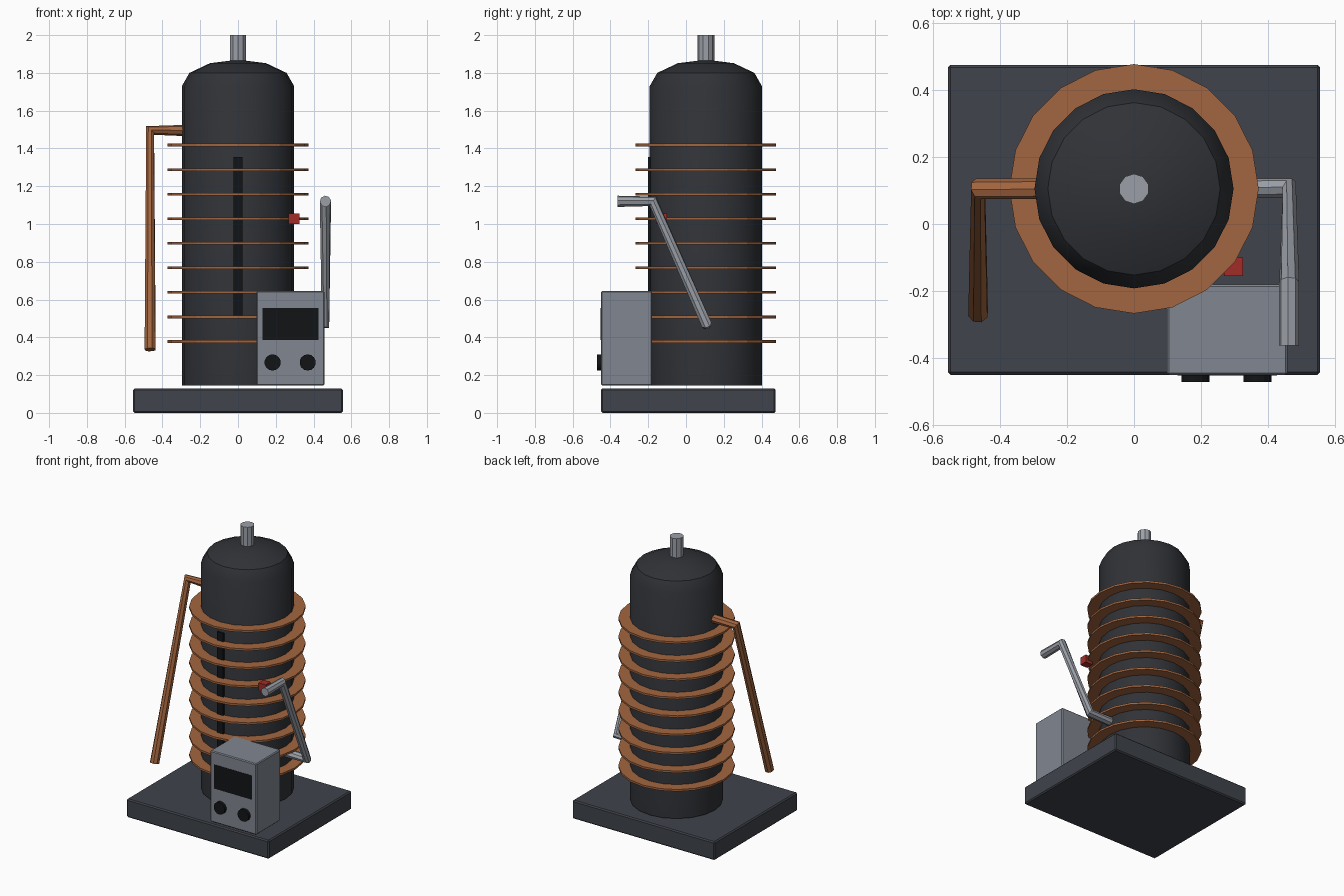
import bpy, bmesh
from math import cos, sin, pi, radians

if "Cube" in bpy.data.objects:
    bpy.data.objects.remove(bpy.data.objects["Cube"])

AXIS_Y = 0.105   # the tank stands behind the middle of the base
SIDES = 20


def material(name, rgb):
    m = bpy.data.materials.new(name)
    m.diffuse_color = (*rgb, 1)
    m.use_nodes = True
    m.node_tree.nodes["Principled BSDF"].inputs["Base Color"].default_value = m.diffuse_color
    return m


SLATE = material("slate", (0.05, 0.056, 0.07))
IRON = material("dark iron", (0.03, 0.032, 0.038))
COPPER = material("copper", (0.36, 0.13, 0.05))
STEEL = material("steel", (0.33, 0.35, 0.39))
PANEL = material("panel grey", (0.22, 0.24, 0.28))
BLACK = material("black", (0.006, 0.007, 0.008))
RED = material("red", (0.36, 0.025, 0.02))


def box(name, lo, hi, mat, bevel=0):
    bpy.ops.mesh.primitive_cube_add(size=1, location=[(a + b) / 2 for a, b in zip(lo, hi)])
    ob = bpy.context.object
    ob.name = name
    ob.scale = [b - a for a, b in zip(lo, hi)]
    bpy.ops.object.transform_apply(location=False, rotation=False)
    ob.data.materials.append(mat)
    if bevel:
        mod = ob.modifiers.new("bevel", 'BEVEL')
        mod.width = bevel
        mod.segments = 1
    return ob


def cylinder(name, r, depth, loc, mat, sides=SIDES, rot=(0, 0, 0)):
    bpy.ops.mesh.primitive_cylinder_add(vertices=sides, radius=r, depth=depth,
                                        location=loc, rotation=rot)
    ob = bpy.context.object
    ob.name = name
    ob.data.materials.append(mat)
    return ob


def lathe(name, profile, mat):
    """Revolve (radius, z) points; the last one is the tip on the axis."""
    bm = bmesh.new()
    rings = [[bm.verts.new((r * cos(2 * pi * i / SIDES), r * sin(2 * pi * i / SIDES), z))
              for i in range(SIDES)] for r, z in profile[:-1]]
    tip = bm.verts.new((0, 0, profile[-1][1]))
    bm.faces.new(rings[0][::-1])
    for i in range(SIDES):
        j = (i + 1) % SIDES
        for a, b in zip(rings, rings[1:]):
            bm.faces.new((a[i], a[j], b[j], b[i]))
        bm.faces.new((rings[-1][i], rings[-1][j], tip))
    me = bpy.data.meshes.new(name)
    bm.to_mesh(me)
    bm.free()
    me.materials.append(mat)
    ob = bpy.data.objects.new(name, me)
    ob.location.y = AXIS_Y
    bpy.context.collection.objects.link(ob)
    return ob


def smooth(ob):
    bpy.ops.object.select_all(action='DESELECT')
    ob.select_set(True)
    bpy.context.view_layer.objects.active = ob
    bpy.ops.object.shade_smooth_by_angle(angle=radians(35))


def pipe(name, points, r, mat):
    cu = bpy.data.curves.new(name, 'CURVE')
    cu.dimensions = '3D'
    cu.bevel_depth = r
    cu.bevel_resolution = 2
    cu.use_fill_caps = True
    sp = cu.splines.new('POLY')
    sp.points.add(len(points) - 1)
    for p, co in zip(sp.points, points):
        p.co = (*co, 1)
    sp.use_smooth = False
    cu.materials.append(mat)
    ob = bpy.data.objects.new(name, cu)
    bpy.context.collection.objects.link(ob)
    bpy.ops.object.select_all(action='DESELECT')
    ob.select_set(True)
    bpy.context.view_layer.objects.active = ob
    bpy.ops.object.convert(target='MESH')


# base plate
box("base", (-0.555, -0.45, 0), (0.555, 0.475, 0.13), SLATE, 0.008)

# tank with a flattened dome
dome = [(0.297 * cos(radians(a)), 1.73 + 0.14 * sin(radians(a))) for a in (0, 30, 60, 90)]
smooth(lathe("tank", [(0.297, 0.145)] + dome, IRON))
cylinder("top_rod", 0.045, 0.16, (0, AXIS_Y, 1.92), STEEL, 10)

# copper cooling fins
for i in range(9):
    cylinder(f"fin_{i + 1}", 0.372, 0.014, (0, AXIS_Y, 0.378 + 0.13 * i), COPPER)

# sight slot and warning lamp
box("slot", (-0.025, -0.2, 0.515), (0.025, -0.16, 1.355), BLACK)
box("warning_lamp", (0.268, -0.155, 1.0), (0.325, -0.1, 1.055), RED)

# control box with display and two knobs
box("control_box", (0.098, -0.45, 0.145), (0.458, -0.18, 0.645), PANEL, 0.006)
box("display", (0.13, -0.452, 0.386), (0.426, -0.44, 0.555), BLACK)
for side, x in (("left", 0.183), ("right", 0.369)):
    cylinder(f"knob_{side}", 0.043, 0.03, (x, -0.456, 0.267), BLACK, 14, (pi / 2, 0, 0))

# bent copper outlet pipe and steel crank
pipe("outlet_pipe", [(-0.25, 0.105, 1.495), (-0.465, 0.105, 1.495), (-0.465, -0.265, 0.335)],
     0.031, COPPER)
pipe("crank", [(0.25, 0.107, 0.472), (0.463, 0.107, 0.472), (0.463, -0.175, 1.12),
               (0.463, -0.362, 1.12)], 0.03, STEEL)
